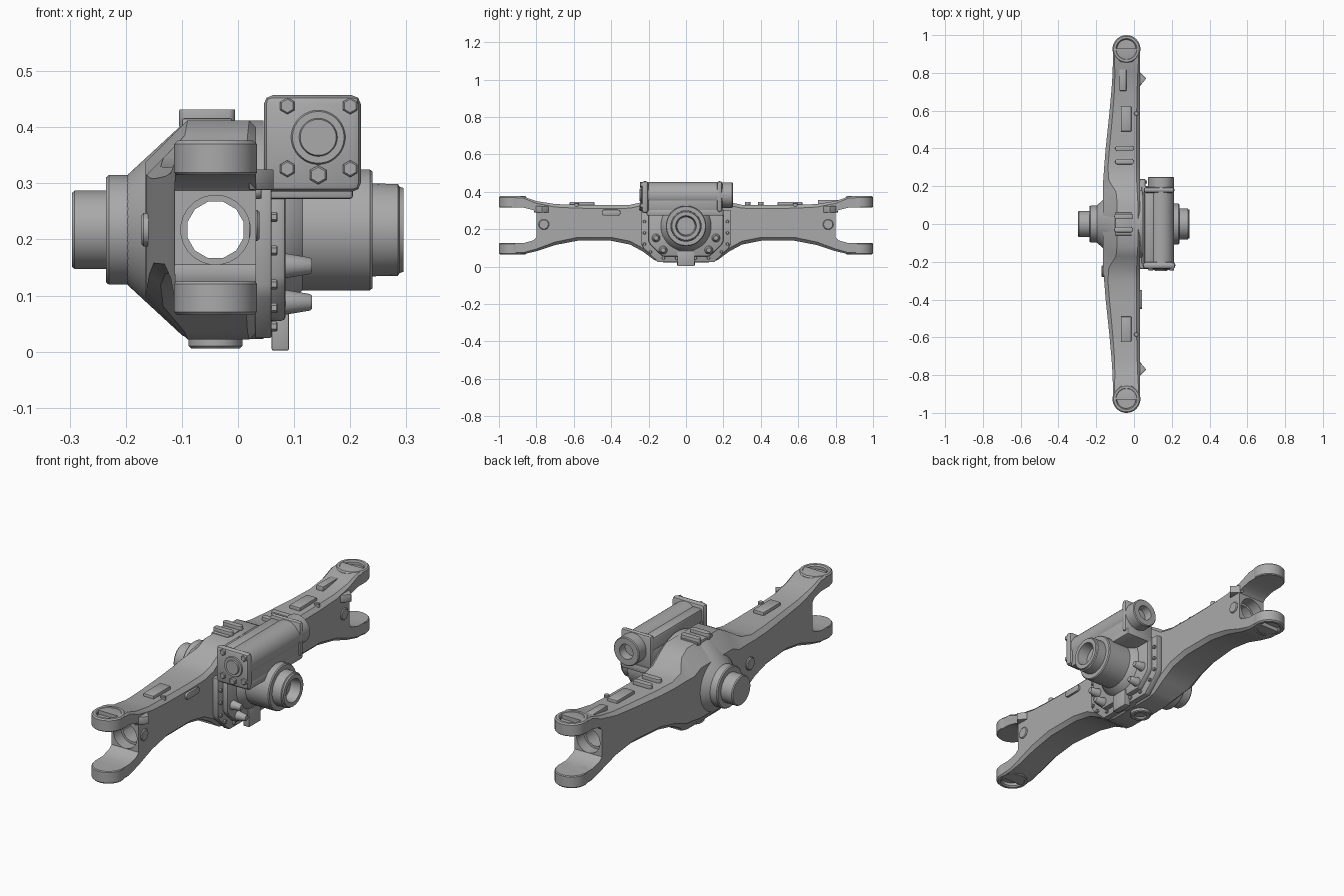
import bpy, bmesh, math
from mathutils import Vector

if "Cube" in bpy.data.objects:
    bpy.data.objects.remove(bpy.data.objects["Cube"], do_unlink=True)

steel = bpy.data.materials.new("cast_grey")
steel.use_nodes = True
GREY = (0.4, 0.4, 0.4, 1)
steel.diffuse_color = GREY
steel.node_tree.nodes["Principled BSDF"].inputs["Base Color"].default_value = GREY

MID = 0.217   # height of the shaft lines
ARM = -0.04   # x of the arm centre line


def place(axis, h, a, b):
    return {"x": (h, a, b), "y": (a, h, b), "z": (a, b, h)}[axis]


def finish(obj):
    # bake modifiers, then smooth everything but the sharp edges
    dg = bpy.context.evaluated_depsgraph_get()
    mesh = bpy.data.meshes.new_from_object(obj.evaluated_get(dg))
    obj.modifiers.clear()
    obj.data = mesh
    mesh.shade_smooth()
    mesh.set_sharp_from_angle(angle=math.radians(32))


def loft(name, rings, bevel=0.0):
    bm = bmesh.new()
    loops = [[bm.verts.new(p) for p in ring] for ring in rings]
    n = len(loops[0])
    for one, two in zip(loops, loops[1:]):
        for i in range(n):
            j = (i + 1) % n
            bm.faces.new((one[i], one[j], two[j], two[i]))
    bm.faces.new(loops[0])
    bm.faces.new(loops[-1])
    bmesh.ops.remove_doubles(bm, verts=bm.verts, dist=1e-5)
    bmesh.ops.recalc_face_normals(bm, faces=bm.faces)
    mesh = bpy.data.meshes.new(name)
    bm.to_mesh(mesh)
    bm.free()
    mesh.materials.append(steel)
    obj = bpy.data.objects.new(name, mesh)
    bpy.context.collection.objects.link(obj)
    if bevel:
        mod = obj.modifiers.new("soften", "BEVEL")
        mod.width, mod.segments, mod.limit_method = bevel, 2, "ANGLE"
    finish(obj)
    return obj


def prism(name, axis, points, lo, hi, bevel=0.0):
    return loft(name, [[place(axis, h, a, b) for a, b in points] for h in (lo, hi)], bevel)


def box(name, x, y, z, bevel=0.0):
    return prism(name, "z", [(x[0], y[0]), (x[1], y[0]), (x[1], y[1]), (x[0], y[1])], *z, bevel)


def lathe(name, axis, centre, profile, sides=40):
    rings = []
    for h, r in profile:
        r = max(r, 0.0004)
        turn = [2 * math.pi * (i + 0.5) / sides for i in range(sides)]
        rings.append([place(axis, h, centre[0] + r * math.cos(t), centre[1] + r * math.sin(t)) for t in turn])
    return loft(name, rings)


def rod(name, axis, centre, lo, hi, r, sides=24):
    e = min(0.004, r * 0.2) * (1 if hi > lo else -1)
    return lathe(name, axis, centre, [(lo, r), (hi - e, r), (hi, r - abs(e))], sides)


def slot_pad(name, axis, centre, half, r, lo, hi):
    # rounded strip, long in the first direction
    pts = []
    for i in range(16):
        t = 2 * math.pi * (i + 0.5) / 16
        c = math.cos(t)
        pts.append((centre[0] + r * c + math.copysign(half - r, c), centre[1] + r * math.sin(t)))
    return prism(name, axis, pts, lo, hi, 0.002)


# Main beam: y, back x, bottom z, top z, back chamfer, edge chamfer
stations = [
    (0.0, -0.165, 0.022, 0.412, 0.075, 0.012), (0.12, -0.165, 0.022, 0.412, 0.075, 0.012),
    (0.17, -0.165, 0.035, 0.385, 0.07, 0.015), (0.23, -0.163, 0.08, 0.345, 0.03, 0.018),
    (0.3, -0.158, 0.118, 0.33, 0.02, 0.018), (0.4, -0.15, 0.138, 0.328, 0.02, 0.018),
    (0.58, -0.131, 0.138, 0.33, 0.018, 0.018), (0.7, -0.12, 0.115, 0.334, 0.016, 0.016),
    (0.8, -0.113, 0.082, 0.35, 0.012, 0.012), (0.87, -0.112, 0.066, 0.374, 0.008, 0.008),
    (0.93, -0.112, 0.066, 0.375, 0.008, 0.008)]


def section(y, x0, z0, z1, c, e):
    x1 = 0.032
    return [(x, y, z) for x, z in (
        (x0 + c, z0), (x1 - e, z0), (x1, z0 + e), (x1, z1 - e),
        (x1 - e, z1), (x0 + c, z1), (x0, z1 - c), (x0, z0 + c))]


mirrored = [(-s[0],) + s[1:] for s in stations[:0:-1]]
beam = loft("axle_beam", [section(*s) for s in mirrored + stations])
bowl = lathe("gear_bowl", "x", (0, MID), [
    (-0.21, 0.08), (-0.195, 0.1), (-0.1, 0.188), (-0.085, 0.195), (0.045, 0.195)], 48)

# Cutters: axle bore, wider end seats and fork gaps
cutters = [rod("bore_cutter", "y", (ARM, MID), -1.2, 1.2, 0.052, 12)]
for s in (-1, 1):
    cutters.append(rod("seat_cutter", "y", (ARM, MID), s * 0.745, s * 1.2, 0.062, 24))
    gap = [(0.8, 0.155), (0.815, 0.14), (0.87, 0.125), (1.1, 0.125),
           (1.1, 0.315), (0.87, 0.315), (0.815, 0.302), (0.8, 0.287)]
    cutters.append(prism("gap_cutter", "x", [(s * a, b) for a, b in gap], -0.3, 0.3))
for obj in (beam, bowl):
    for cutter in cutters:
        mod = obj.modifiers.new("cut", "BOOLEAN")
        mod.operation, mod.solver, mod.object = "DIFFERENCE", "EXACT", cutter
    bpy.context.view_layer.update()
    finish(obj)
for cutter in cutters:
    bpy.data.objects.remove(cutter, do_unlink=True)

for s, side in ((-1, "front"), (1, "rear")):
    # Fork eyes with shallow outer recesses
    for inner, outer, level in ((0.315, 0.376, "upper"), (0.125, 0.065, "lower")):
        d = 1 if outer > inner else -1
        lathe(f"{side}_{level}_fork_eye", "z", (ARM, s * 0.926), [
            (inner, 0.07), (inner + d * 0.004, 0.074), (outer - d * 0.006, 0.074), (outer, 0.068),
            (outer, 0.056), (outer - d * 0.006, 0.05), (outer - d * 0.02, 0.05), (outer - d * 0.02, 0)])
    # Fittings on the arm
    box(f"{side}_top_pad", (-0.07, -0.014), sorted((s * 0.49, s * 0.622)), (0.32, 0.345), 0.004)
    prism(f"{side}_stop_wedge", "z", [(0.02, s * 0.735), (0.035, s * 0.735), (0.064, s * 0.77),
                                      (0.02, s * 0.815)], 0.288, 0.325, 0.002)
    rod(f"{side}_side_plug", "x", (s * 0.76, 0.225), 0.02, 0.038, 0.028)
    rod(f"{side}_breather", "z", (0.012, s * 0.585), 0.31, 0.34, 0.012, 12)
    slot_pad(f"{side}_crown_rib", "z", (-0.055, 0.005 + s * 0.035), 0.05, 0.014, 0.4, 0.432)
    # Tapered bosses on the carrier
    for y, z in ((0.16, 0.153), (0.122, 0.088)):
        lathe(f"{side}_carrier_boss", "x", (s * y, z), [
            (0.05, 0.026), (0.075, 0.024), (0.128, 0.015), (0.132, 0.012)], 20)
    # Flange bolts
    for y, z in ((0.222, 0.12), (0.222, 0.18), (0.222, 0.24), (0.19, 0.078), (0.12, 0.045), (0.05, 0.045)):
        rod(f"{side}_flange_bolt", "x", (s * y, z), 0.05, 0.07, 0.009, 6)
for y in (0.33, 0.4):
    slot_pad("arm_rib", "z", (-0.05, y), 0.05, 0.014, 0.32, 0.346)
box("tapered_top_block", (-0.078, -0.04), (0.705, 0.82), (0.32, 0.357), 0.004)
slot_pad("side_strip", "x", (-0.4, 0.288), 0.05, 0.016, 0.02, 0.042)
rod("back_boss", "x", (-0.25, MID), -0.13, -0.172, 0.03)

# Closed rear hub, drain plug and fill cap
lathe("rear_hub", "x", (0, MID), [(-0.18, 0.098), (-0.23, 0.098), (-0.235, 0.094), (-0.235, 0.07),
                                  (-0.291, 0.07), (-0.296, 0.066)])
lathe("drain_plug", "z", (ARM, 0), [(0.03, 0.048), (0.01, 0.048), (0.006, 0.044), (0.006, 0.028),
                                    (0.014, 0.024), (0.014, 0)])
box("crown_pad", (-0.1, -0.01), (-0.06, 0.06), (0.39, 0.416), 0.004)

# Carrier flange, cover and nose
half = [(0.15, 0.024), (0.225, 0.095), (0.238, 0.12), (0.238, 0.3)]
plate = half + [(-a, b) for a, b in half[::-1]]
prism("carrier_flange", "x", plate, 0.03, 0.06, 0.004)
prism("carrier_cover", "x", [(a * 0.84, MID + (b - MID) * 0.84) for a, b in plate], 0.05, 0.085, 0.008)
lathe("carrier_nose", "x", (0, MID), [
    (0.06, 0.14), (0.085, 0.135), (0.115, 0.108), (0.235, 0.108), (0.24, 0.104), (0.24, 0.083),
    (0.285, 0.082), (0.288, 0.077), (0.295, 0.075), (0.295, 0.055), (0.245, 0.048), (0.245, 0)])
box("bottom_tab", (0.06, 0.091), (-0.045, 0.045), (0.002, 0.085), 0.003)

# Shift cylinder lying across the carrier
CX, CZ = 0.143, 0.382
box("cylinder_bracket", (0.04, 0.205), (-0.21, 0.2), (0.272, 0.305), 0.006)
box("cylinder_base", (0.05, 0.205), (-0.21, 0.18), (0.295, 0.385), 0.012)
rod("cylinder_body", "y", (CX, CZ), -0.22, 0.185, 0.069, 40)
box("cylinder_back_wall", (0.055, 0.11), (-0.21, 0.18), (0.3, 0.44), 0.012)
box("cylinder_front_flange", (0.046, 0.219), (-0.238, -0.2), (0.285, 0.457), 0.016)
box("cylinder_rear_flange", (0.05, 0.215), (0.165, 0.195), (0.29, 0.457), 0.016)
lathe("cylinder_end_cap", "y", (CX, CZ), [(-0.23, 0.052), (-0.243, 0.046), (-0.243, 0.034),
                                          (-0.249, 0.032), (-0.249, 0)])
lathe("cylinder_rear_boss", "y", (CX, CZ), [(0.18, 0.068), (0.246, 0.068), (0.25, 0.064), (0.25, 0.036),
                                            (0.21, 0.034), (0.21, 0)])
for x in (0.088, 0.2):
    for z in (0.326, 0.438):
        rod("cylinder_bolt", "y", (x, z), -0.23, -0.247, 0.015, 6)
rod("cylinder_bleed_bolt", "y", (CX, 0.315), -0.23, -0.25, 0.017, 6)
